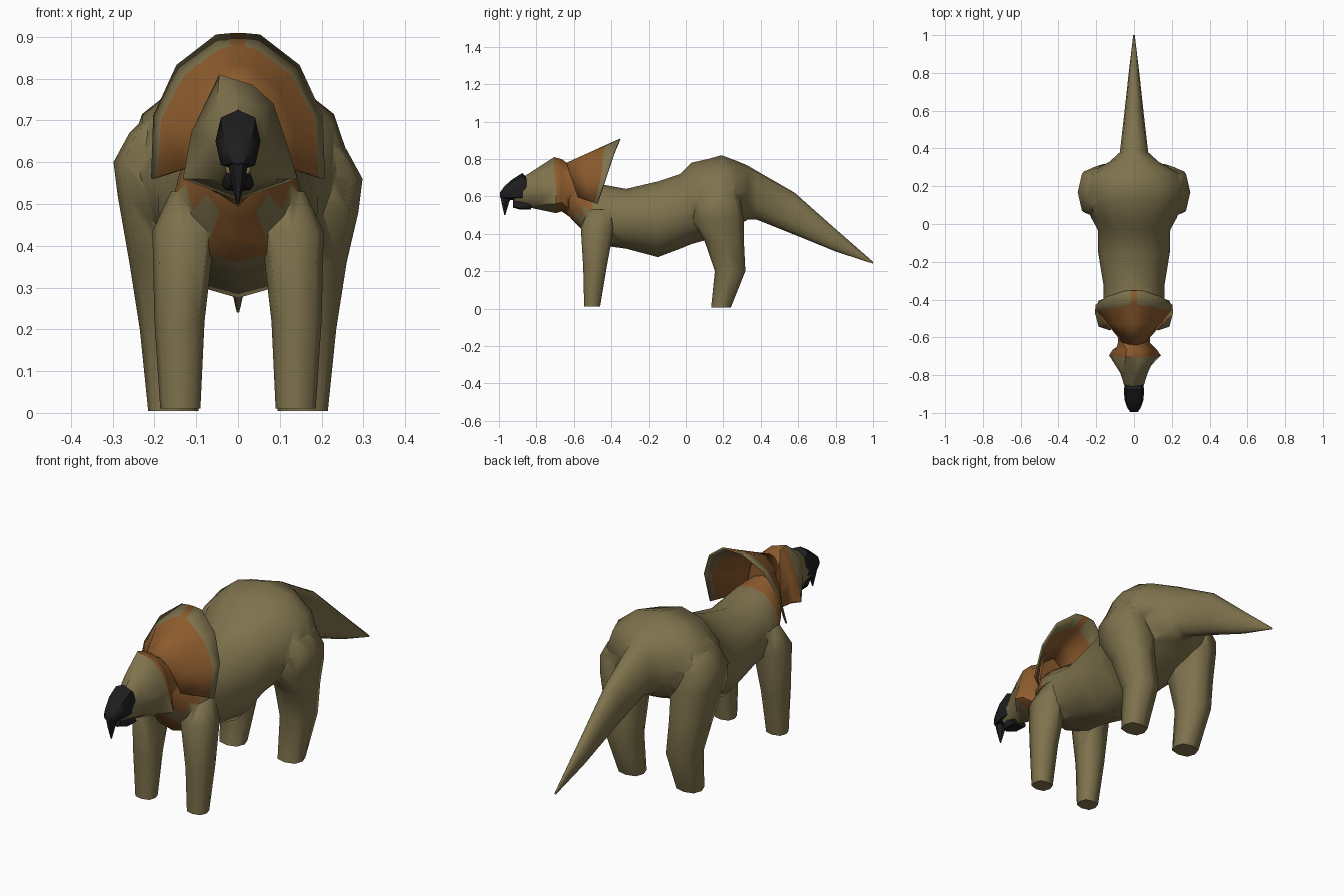
import bpy, math

if "Cube" in bpy.data.objects:
    bpy.data.objects.remove(bpy.data.objects["Cube"])


def material(name, rgb):
    m = bpy.data.materials.new(name)
    m.diffuse_color = (*rgb, 1)
    m.use_nodes = True
    m.node_tree.nodes["Principled BSDF"].inputs["Base Color"].default_value = m.diffuse_color
    return m


OLIVE = material("olive skin", (0.212, 0.17, 0.074))
ORANGE = material("rust orange", (0.27, 0.107, 0.027))
BLACK = material("black horn", (0.013, 0.013, 0.014))


def smooth(ob, angle):
    bpy.ops.object.select_all(action='DESELECT')
    ob.select_set(True)
    bpy.context.view_layer.objects.active = ob
    bpy.ops.object.shade_smooth_by_angle(angle=math.radians(angle))


def make(name, verts, faces, mats, rule=None, angle=45):
    """Mesh object; rule(face centre) gives the material index."""
    me = bpy.data.meshes.new(name)
    me.from_pydata(verts, [], faces)
    for m in mats:
        me.materials.append(m)
    if rule:
        for p in me.polygons:
            p.material_index = rule(p.center)
    ob = bpy.data.objects.new(name, me)
    bpy.context.collection.objects.link(ob)
    bpy.context.view_layer.objects.active = ob
    bpy.ops.object.mode_set(mode='EDIT')
    bpy.ops.mesh.select_all(action='SELECT')
    bpy.ops.mesh.normals_make_consistent(inside=False)
    bpy.ops.object.mode_set(mode='OBJECT')
    smooth(ob, angle)
    return ob


def loft(name, rings, mats, rule=None, angle=45):
    n = len(rings[0])
    verts = [v for r in rings for v in r]
    faces = [(i * n + j, i * n + (j + 1) % n, (i + 1) * n + (j + 1) % n, (i + 1) * n + j)
             for i in range(len(rings) - 1) for j in range(n)]
    faces += [tuple(range(n)), tuple(range(len(verts) - n, len(verts)))]
    return make(name, verts, faces, mats, rule, angle)


def oval(n, a0, a1, b0, b1, power=1.0):
    """Points of a rounded outline filling the given box."""
    pts = []
    for k in range(n):
        t = 2 * math.pi * k / n
        c, s = math.cos(t), math.sin(t)
        c = math.copysign(abs(c) ** power, c) if abs(c) > 1e-6 else 0
        s = math.copysign(abs(s) ** power, s) if abs(s) > 1e-6 else 0
        pts.append(((a0 + a1) / 2 + c * (a1 - a0) / 2, (b0 + b1) / 2 + s * (b1 - b0) / 2))
    return pts


def cross(y, half, z0, z1, n=12, power=1.0):
    return [(x, y, z) for x, z in oval(n, -half, half, z0, z1, power)]


# Body, neck and tail: y, half width, bottom, top
body_rows = [(-0.66, 0.06, 0.53, 0.73), (-0.60, 0.085, 0.465, 0.70), (-0.55, 0.125, 0.415, 0.685),
             (-0.50, 0.15, 0.36, 0.675), (-0.43, 0.16, 0.335, 0.66), (-0.32, 0.162, 0.32, 0.64),
             (-0.15, 0.19, 0.275, 0.68), (-0.03, 0.192, 0.32, 0.72), (0.03, 0.225, 0.345, 0.78),
             (0.12, 0.265, 0.37, 0.80), (0.19, 0.265, 0.40, 0.82), (0.27, 0.235, 0.44, 0.79),
             (0.33, 0.13, 0.475, 0.765), (0.38, 0.075, 0.475, 0.735), (0.58, 0.052, 0.395, 0.62),
             (0.80, 0.028, 0.305, 0.425), (1.0, 0.004, 0.24, 0.25)]
body = loft("body_and_legs", [cross(*r) for r in body_rows], [OLIVE, ORANGE],
            lambda c: int(c.y < -0.52 and (c.z > 0.52 or abs(c.x) < 0.04)), 75)

# Legs: z, inner x, outer x, front y, back y
hind = [(0.70, 0.10, 0.21, 0.09, 0.24), (0.65, 0.10, 0.26, 0.06, 0.28),
        (0.58, 0.10, 0.298, 0.04, 0.295), (0.50, 0.09, 0.288, 0.03, 0.31),
        (0.36, 0.09, 0.26, 0.10, 0.31), (0.20, 0.085, 0.235, 0.155, 0.318),
        (0.005, 0.095, 0.215, 0.135, 0.24)]
fore = [(0.53, 0.06, 0.16, -0.52, -0.38), (0.435, 0.055, 0.205, -0.563, -0.385),
        (0.22, 0.08, 0.2, -0.55, -0.425), (0.01, 0.09, 0.186, -0.545, -0.46)]
for side, s in (("left", -1), ("right", 1)):
    for label, rows, power in (("hind_leg", hind, 0.75), ("front_leg", fore, 0.75)):
        # the left hip sits a little higher than the right one
        rings = [[(s * x, y, z - (0.02 * s if 0.495 < z and label[0] == "h" else 0))
                  for x, y in oval(8, x0, x1, y0, y1, power)] for z, x0, x1, y0, y1 in rows]
        leg = loft(f"{side}_{label}", rings, [OLIVE], None, 75)
        # grow the leg out of the body as one skin
        joint = body.modifiers.new(label, 'BOOLEAN')
        joint.operation, joint.solver, joint.object = 'UNION', 'EXACT', leg
        bpy.context.view_layer.objects.active = body
        bpy.ops.object.modifier_apply(modifier=joint.name)
        bpy.data.objects.remove(leg)
smooth(body, 65)

# Head: rounded snout, flared and slightly tilted cheek ring, narrow nape
cheek = [(0.115, 0.65), (0.085, 0.74), (0.035, 0.785), (-0.045, 0.81),
         (-0.112, 0.67), (-0.132, 0.56), (0.0, 0.51), (0.142, 0.56)]
loft("head", [cross(-0.92, 0.038, 0.56, 0.67, 8), cross(-0.86, 0.05, 0.545, 0.71, 8),
              cross(-0.79, 0.072, 0.53, 0.755, 8, 0.9),
              [(x, -0.695 - (0.01 if z > 0.7 else 0), z) for x, z in cheek],
              [(x * 0.85, -0.665, 0.65 + (z - 0.65) * 0.93) for x, z in cheek],
              cross(-0.63, 0.085, 0.495, 0.775, 8), cross(-0.585, 0.085, 0.47, 0.785, 8)],
     [OLIVE, ORANGE], lambda c: int(c.y > -0.69), 50)

# Beak: blunt upper horn cover, hooked tip and lower cover
loft("upper_beak", [cross(-0.85, 0.048, 0.59, 0.70, 8, 0.8), cross(-0.875, 0.054, 0.575, 0.725, 8, 0.8),
                    cross(-0.93, 0.05, 0.58, 0.69, 8, 0.75), cross(-0.97, 0.037, 0.585, 0.655, 8, 0.75),
                    cross(-0.995, 0.02, 0.595, 0.62, 8)], [BLACK])
loft("beak_hook", [[(x, y, 0.612) for x, y in oval(6, -0.026, 0.026, -1.0, -0.925)],
                   [(x, y, 0.56) for x, y in oval(6, -0.018, 0.018, -0.988, -0.945)],
                   [(x, y, 0.50) for x, y in oval(6, -0.003, 0.003, -0.972, -0.966)]], [BLACK])
loft("lower_beak", [cross(-0.83, 0.038, 0.53, 0.56, 8, 0.7), cross(-0.89, 0.037, 0.53, 0.58, 8, 0.7),
                    cross(-0.925, 0.02, 0.54, 0.585, 8, 0.7)], [BLACK])

# Frill: open shell swept from the nape to the rim (half outlines, mirrored)
rim = [(0.018, -0.352, 0.905), (0.052, -0.355, 0.902), (0.145, -0.385, 0.83),
       (0.20, -0.425, 0.71), (0.205, -0.475, 0.56)]
base = [(0.008, -0.64, 0.775), (0.026, -0.635, 0.77), (0.06, -0.625, 0.735),
        (0.08, -0.60, 0.67), (0.095, -0.575, 0.595)]
border = [0.76, 0.73, 0.76, 0.84, 0.86]


def mirrored(half):
    return [(-x, y, z) for x, y, z in reversed(half)] + half


rim, base, border = mirrored(rim), mirrored(base), border[::-1] + border
n = len(rim)
verts = [tuple(a + (b - a) * t for a, b in zip(p, q))
         for row in range(4) for p, q, e in zip(base, rim, border)
         for t in [(0, 0.4, e, 1)[row]]]
faces = [(i * n + j, i * n + j + 1, (i + 1) * n + j + 1, (i + 1) * n + j)
         for i in range(3) for j in range(n - 1)]
frill = make("frill", verts, faces, [OLIVE, ORANGE], None, 50)
# Orange field with a streak rising to the top of the rim
for k, p in enumerate(frill.data.polygons):
    row, col = divmod(k, n - 1)
    p.material_index = int(row < 2 or col == n // 2 - 1)
shell = frill.modifiers.new("thickness", 'SOLIDIFY')
shell.thickness = 0.008
shell.offset = 0
